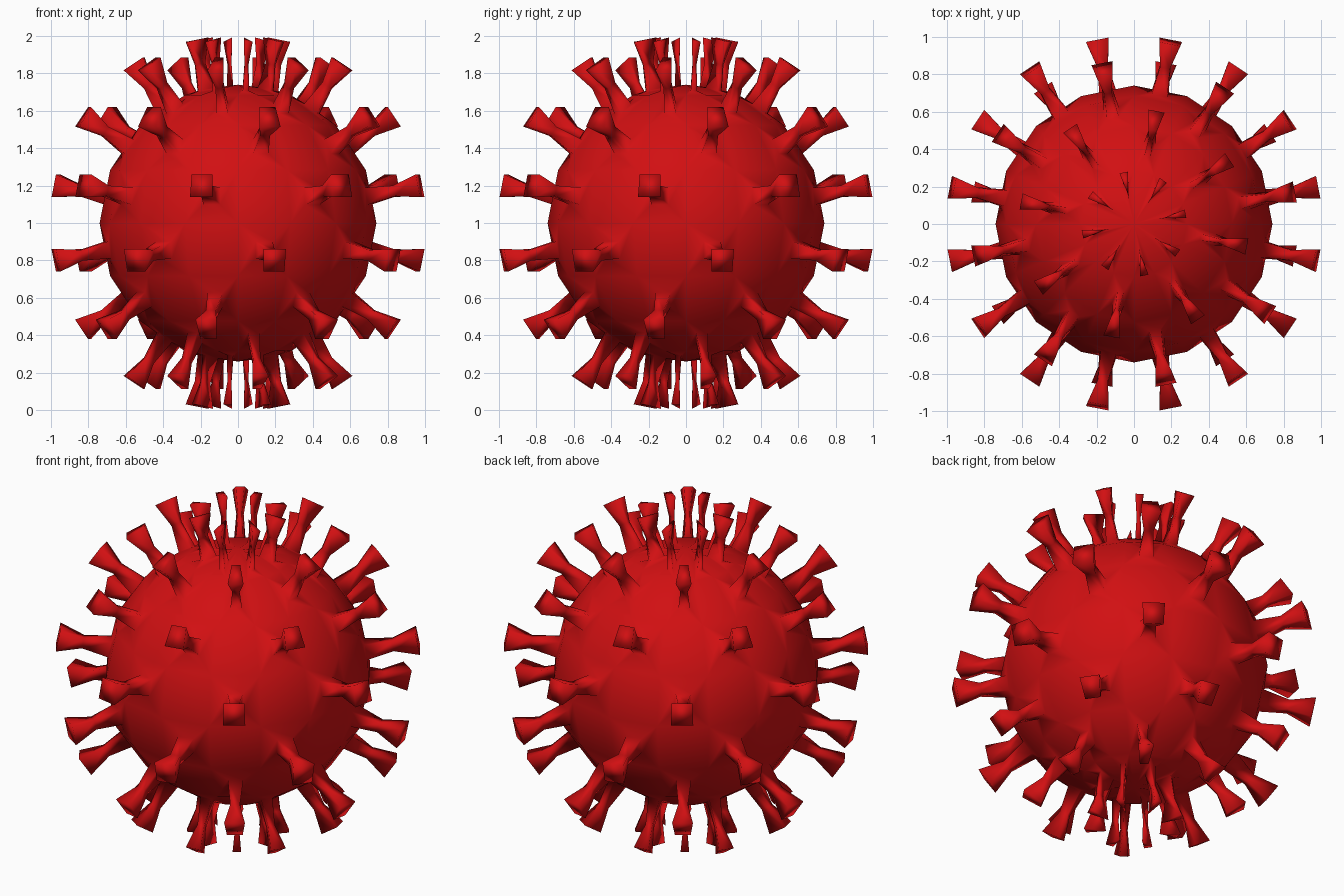
import bpy, bmesh, math
from mathutils import Matrix

cube = bpy.data.objects.get("Cube")
if cube:
    bpy.data.objects.remove(cube, do_unlink=True)

RADIUS = 0.74
SEGMENTS, RINGS = 16, 8

red = bpy.data.materials.new("deep_red")
red.use_nodes = True
colour = (0.64, 0.005, 0.006, 1)
red.diffuse_color = colour
red.node_tree.nodes["Principled BSDF"].inputs["Base Color"].default_value = colour


def carries_spike(face):
    """Checkerboard choice of the ball's faces."""
    c = face.calc_center_median()
    column = math.floor(math.atan2(c.y, c.x) / (math.tau / SEGMENTS))
    row = math.floor(math.asin(c.z / c.length) / (math.pi / RINGS))
    return (column + row) % 2 == 1


def extrude_step(bm, face, distance, size):
    """Extrude one face along its normal and scale the new face."""
    normal = face.normal.copy()
    new = bmesh.ops.extrude_discrete_faces(bm, faces=[face])["faces"][0]
    centre = new.calc_center_median()
    for v in new.verts:
        v.co = centre + (v.co - centre) * size + normal * distance
    new.normal_update()
    return new


# Round body
bm = bmesh.new()
bmesh.ops.create_uvsphere(bm, u_segments=SEGMENTS, v_segments=RINGS, radius=RADIUS)
bm.normal_update()

# Spikes: wide root, narrow neck, flared tip
for face in [f for f in bm.faces if carries_spike(f)]:
    reach = 0.28 if len(face.verts) == 3 else 0.30
    root = extrude_step(bm, face, 0.01, 0.32)
    neck = extrude_step(bm, root, reach * 0.5, 0.2 / 0.32)
    extrude_step(bm, neck, reach * 0.5 - 0.01, 0.43 / 0.2)

bmesh.ops.recalc_face_normals(bm, faces=bm.faces)
bm.transform(Matrix.Translation((0, 0, 1)))
for f in bm.faces:
    f.smooth = True

mesh = bpy.data.meshes.new("spiked_ball")
bm.to_mesh(mesh)
bm.free()
mesh.materials.append(red)
ball = bpy.data.objects.new("spiked_ball", mesh)
bpy.context.collection.objects.link(ball)
